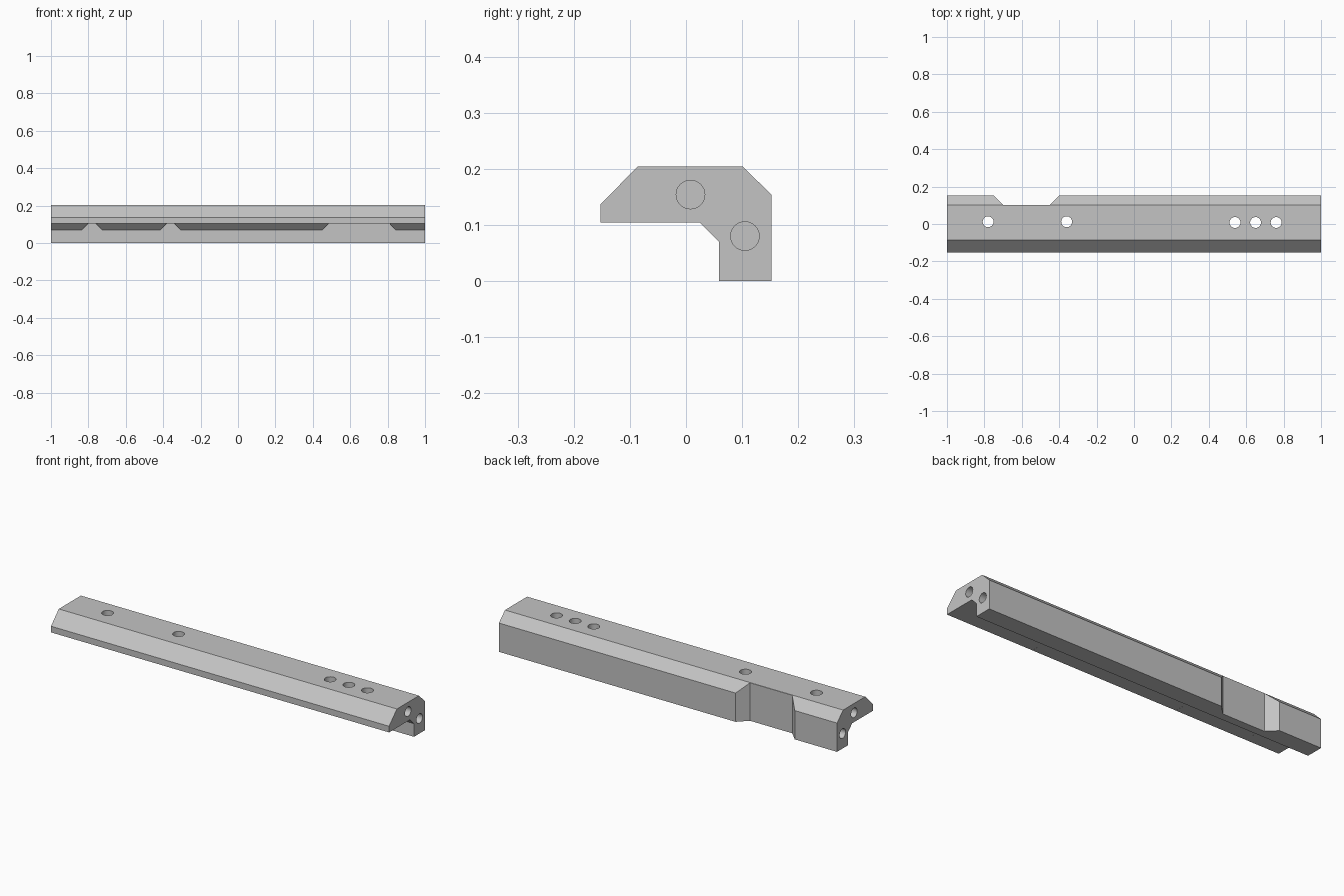
import bpy
from math import pi, radians
from mathutils import Matrix, Vector

if "Cube" in bpy.data.objects:
    bpy.data.objects.remove(bpy.data.objects["Cube"], do_unlink=True)

grey = bpy.data.materials.new("plain grey")
grey.use_nodes = True
colour = (0.55, 0.55, 0.55, 1)
grey.diffuse_color = colour
grey.node_tree.nodes["Principled BSDF"].inputs["Base Color"].default_value = colour


def prism(name, outline, axis, start, end):
    """Extrude a flat outline along x, y or z."""
    def place(p, t):
        point = list(p)
        point.insert(axis, t)
        return point
    n = len(outline)
    verts = [place(p, t) for t in (start, end) for p in outline]
    faces = [list(range(n)), list(range(n, 2 * n))]
    faces += [(i, (i + 1) % n, n + (i + 1) % n, n + i) for i in range(n)]
    mesh = bpy.data.meshes.new(name)
    mesh.from_pydata(verts, [], faces)
    mesh.materials.append(grey)
    obj = bpy.data.objects.new(name, mesh)
    bpy.context.collection.objects.link(obj)
    bpy.context.view_layer.objects.active = obj
    bpy.ops.object.mode_set(mode='EDIT')
    bpy.ops.mesh.select_all(action='SELECT')
    bpy.ops.mesh.normals_make_consistent(inside=False)
    bpy.ops.object.mode_set(mode='OBJECT')
    return obj


def drill(location, radius, depth, turn=0):
    bpy.ops.mesh.primitive_cylinder_add(vertices=32, radius=radius, depth=depth,
                                        location=location, rotation=(0, turn, 0))
    tool = bpy.context.object
    tool.data.materials.append(grey)
    return tool


def cut(body, tool):
    """Subtract the tool and discard it."""
    tool.hide_render = True
    bpy.context.view_layer.objects.active = body
    mod = body.modifiers.new("cut", 'BOOLEAN')
    mod.operation, mod.solver, mod.object = 'DIFFERENCE', 'EXACT', tool
    bpy.ops.object.modifier_apply(modifier=mod.name)
    bpy.data.objects.remove(tool, do_unlink=True)


# Angled rail section, extruded lengthwise
section = [(-0.152, 0.104), (-0.152, 0.137), (-0.086, 0.204), (0.101, 0.204),
           (0.152, 0.154), (0.152, 0), (0.059, 0), (0.059, 0.07), (0.025, 0.104)]
rail = prism("rail", section, 0, -1, 1)

# Tapered relief in the rear face
relief = [(-0.80, 0.202), (-0.70, 0.102), (-0.45, 0.102), (-0.35, 0.202)]
cut(rail, prism("rear_relief_cutter", relief, 2, -0.1, 0.3))

# Gaps in the inner fillet beneath the top holes
for left, right in ((-0.80, -0.76), (-0.38, -0.34), (0.485, 0.81)):
    gap = [(left, 0.1042), (right, 0.1042), (right + 0.035, 0.069), (left - 0.035, 0.069)]
    cut(rail, prism("fillet_gap_cutter", gap, 1, -0.2, 0.0592))

# Vertical through holes
for x, y in ((-0.78, 0.012), (-0.36, 0.012), (0.54, 0.008), (0.65, 0.008), (0.76, 0.008)):
    cut(rail, drill((x, y, 0.16), 0.029, 0.2))

# Blind holes in both ends
for side in (-1, 1):
    for y, z in ((0.008, 0.154), (0.105, 0.08)):
        cut(rail, drill((side, y, z), 0.0255, 0.24, pi / 2))

# Smooth bores with crisp edges
bpy.ops.object.select_all(action='DESELECT')
rail.select_set(True)
bpy.context.view_layer.objects.active = rail
bpy.ops.object.shade_smooth_by_angle(angle=radians(30))
